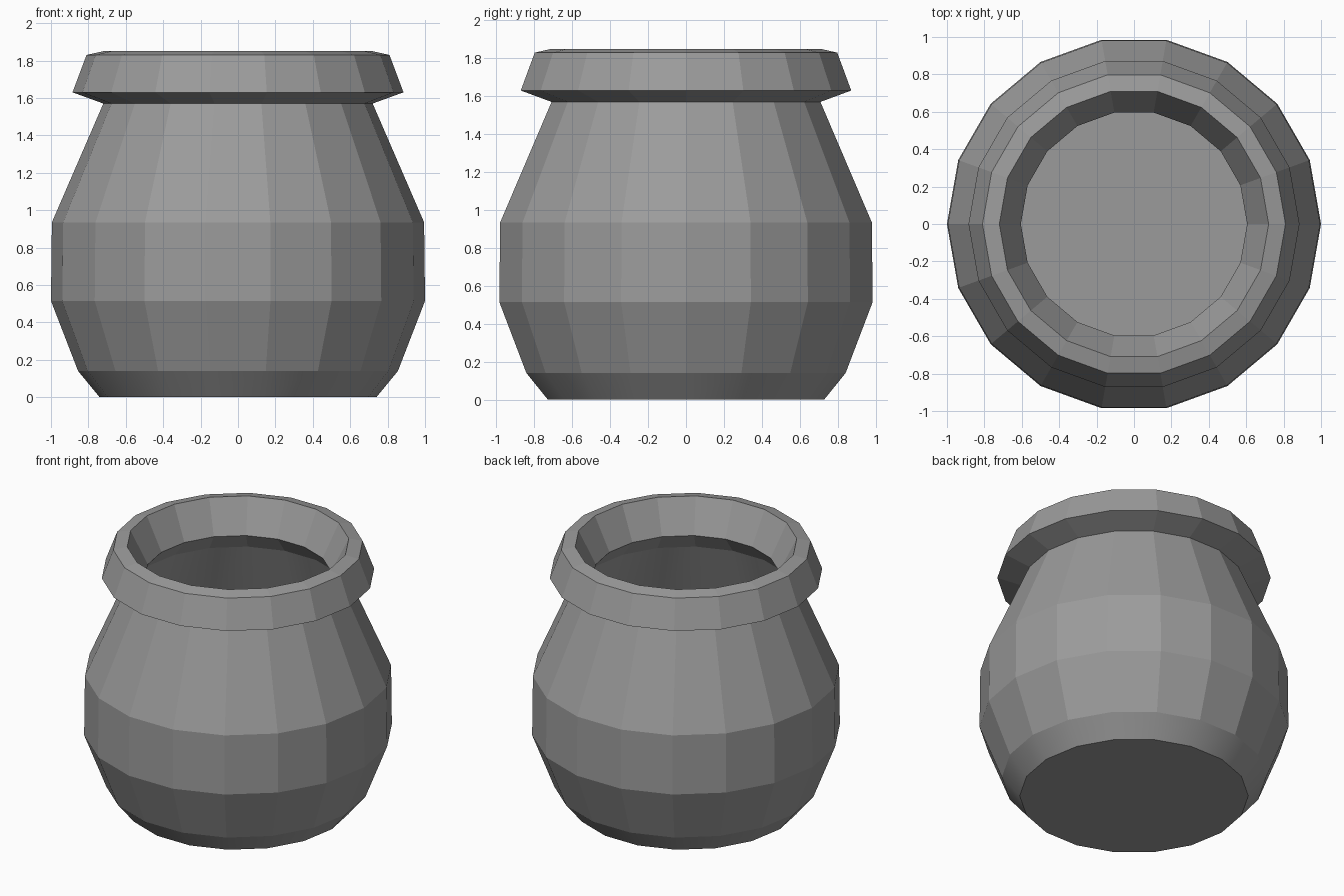
import bpy, bmesh, math

if "Cube" in bpy.data.objects:
    bpy.data.objects.remove(bpy.data.objects["Cube"])

SIDES = 18

# (radius, height): outside from the foot up, over the lip, then down inside
profile = [
    (0.74, 0.0), (0.855, 0.14), (1.0, 0.515), (0.995, 0.935), (0.72, 1.57),
    (0.885, 1.63), (0.81, 1.83), (0.72, 1.85),
    (0.605, 1.62), (0.715, 1.49), (0.935, 0.92), (0.94, 0.53), (0.79, 0.14),
    (0.70, 0.06),
]
SMOOTH_BANDS = {0, 9}  # foot band and upper inner wall


def ring(bm, r, z):
    step = 2 * math.pi / SIDES
    return [bm.verts.new((r * math.cos(i * step), r * math.sin(i * step), z))
            for i in range(SIDES)]


# Hollow faceted pot, lathed from the profile
bm = bmesh.new()
rings = [ring(bm, r, z) for r, z in profile]
for band, (a, b) in enumerate(zip(rings, rings[1:])):
    for i in range(SIDES):
        j = (i + 1) % SIDES
        face = bm.faces.new((a[i], a[j], b[j], b[i]))
        face.smooth = band in SMOOTH_BANDS

# Underside and inner floor
bm.faces.new(rings[0][::-1])
bm.faces.new(rings[-1])

mesh = bpy.data.meshes.new("pot")
bm.to_mesh(mesh)
bm.free()

# Dark grey clay
clay = bpy.data.materials.new("dark_grey")
clay.diffuse_color = (0.33, 0.33, 0.33, 1)
clay.use_nodes = True
clay.node_tree.nodes["Principled BSDF"].inputs["Base Color"].default_value = clay.diffuse_color
mesh.materials.append(clay)

pot = bpy.data.objects.new("pot", mesh)
bpy.context.collection.objects.link(pot)
